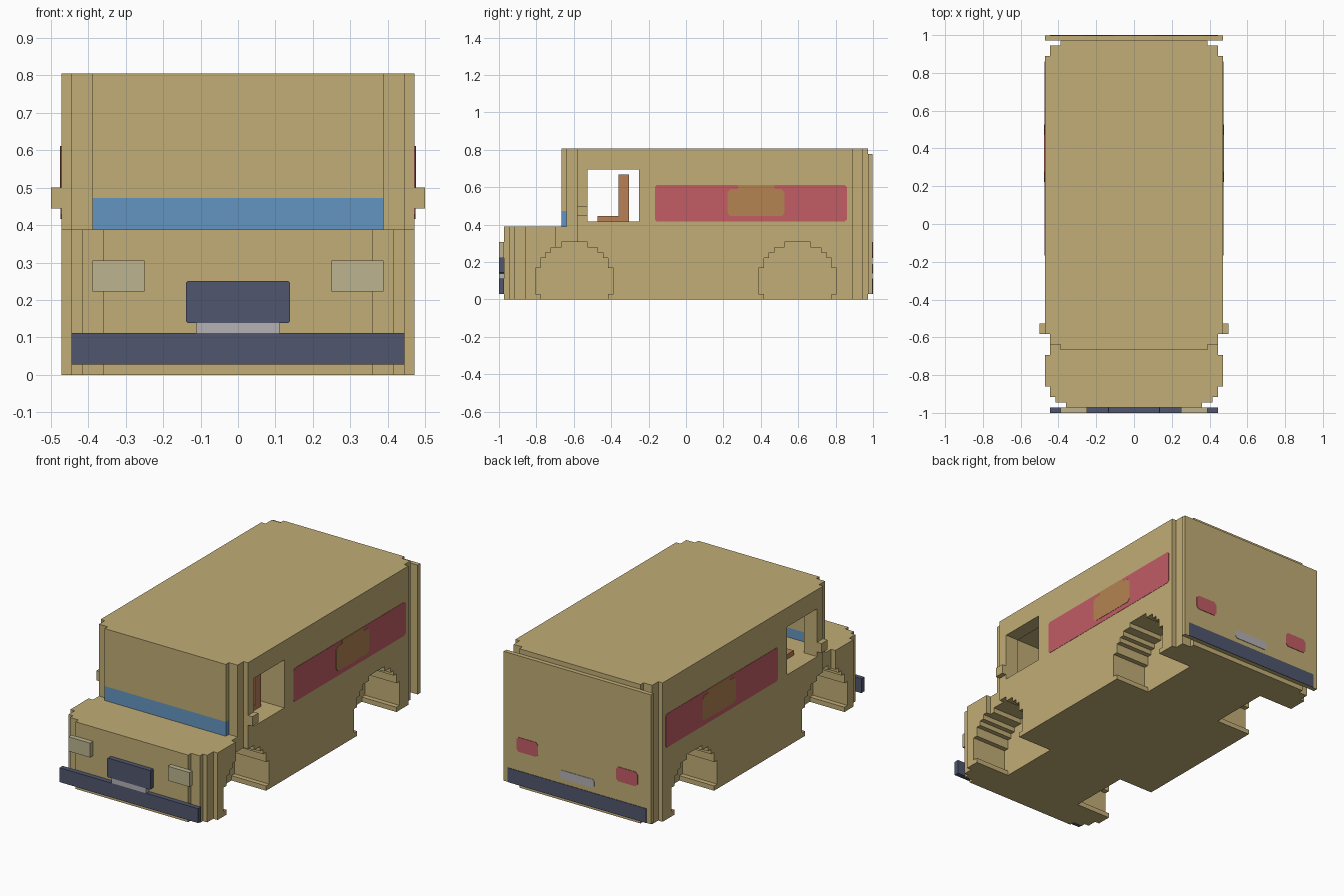
import bpy, bmesh, math
from mathutils import Vector

if "Cube" in bpy.data.objects:
    bpy.data.objects.remove(bpy.data.objects["Cube"])

U = 1 / 36  # one grid block; all sizes below are in blocks


def material(name, rgb):
    lin = [((c / 255 + 0.055) / 1.055) ** 2.4 for c in rgb] + [1]
    m = bpy.data.materials.new(name)
    m.use_nodes = True
    m.diffuse_color = lin
    m.node_tree.nodes["Principled BSDF"].inputs["Base Color"].default_value = lin
    return m


TAN = material("tan_paint", (193, 173, 118))
BLUE = material("blue_glass", (100, 149, 194))
NAVY = material("navy_trim", (80, 86, 110))
LAMP = material("pale_lamp", (188, 180, 142))
GREY = material("grey_plate", (180, 177, 179))
RED = material("red_paint", (194, 92, 101))
BADGE = material("ochre_badge", (181, 132, 82))
BROWN = material("brown_seat", (184, 128, 86))


def prism(name, outline, axis, lo, hi, mat):
    """Extrude a 2D outline along an axis; the outline uses the other two axes in order."""
    bm = bmesh.new()
    rings = []
    for depth in (lo, hi):
        ring = []
        for p in outline:
            co = list(p)
            co.insert(axis, depth)
            ring.append(bm.verts.new(Vector(co) * U))
        rings.append(ring)
        bm.faces.new(ring)
    n = len(outline)
    for i in range(n):
        j = (i + 1) % n
        bm.faces.new((rings[0][i], rings[0][j], rings[1][j], rings[1][i]))
    bmesh.ops.recalc_face_normals(bm, faces=bm.faces)
    mesh = bpy.data.meshes.new(name)
    bm.to_mesh(mesh)
    bm.free()
    mesh.materials.append(mat)
    obj = bpy.data.objects.new(name, mesh)
    bpy.context.collection.objects.link(obj)
    return obj


def rect(a0, a1, b0, b1, cut=0):
    """Rectangle outline, with optional clipped corners."""
    if not cut:
        return [(a0, b0), (a1, b0), (a1, b1), (a0, b1)]
    return [(a0 + cut, b0), (a1 - cut, b0), (a1, b0 + cut), (a1, b1 - cut),
            (a1 - cut, b1), (a0 + cut, b1), (a0, b1 - cut), (a0, b0 + cut)]


def box(name, x, y, z, mat):
    return prism(name, rect(*x, *y), 2, *z, mat)


def carve(target, cutter):
    mod = target.modifiers.new(cutter.name, "BOOLEAN")
    mod.operation = "DIFFERENCE"
    mod.solver = "EXACT"
    mod.object = cutter
    cutter.hide_render = True
    cutter.hide_set(True)
    cutter.display_type = "WIRE"


# Body: stepped plan mirrored across x
half = [(13, -35), (13, -34), (15, -34), (15, -33), (16, -33), (16, -31), (17, -31),
        (17, -25), (16, -25), (16, -21), (17, -21), (17, 32), (16, 32), (16, 34),
        (14, 34), (14, 35)]
plan = half + [(-x, y) for x, y in reversed(half)]
body = prism("body", plan, 2, 0, 29, TAN)

# Space above the hood, the cab interior and the side windows
carve(body, box("hood_cutter", (-20, 20), (-40, -23), (14, 32), TAN))
carve(body, box("cab_cutter", (-14, 14), (-25, -9), (15, 28), TAN))
carve(body, box("window_cutter", (-20, 20), (-19, -9), (15, 25), TAN))


# Stepped wheel arches
def arch_outline(centre):
    side = []
    for row in range(11):
        reach = math.floor(math.sqrt(7.5 ** 2 - (row - 3) ** 2)) + 0.5
        bottom = -1 if row == 0 else row
        if side and side[-1][0] == reach:
            side[-1] = (reach, row + 1)
        else:
            side += [(reach, bottom), (reach, row + 1)]
    return [(centre + r, z) for r, z in side] + [(centre - r, z) for r, z in reversed(side)]


for end, centre in (("front", -21.5), ("rear", 21.5)):
    for side, lo, hi in (("left", 9, 20), ("right", -20, -9)):
        carve(body, prism(f"{end}_{side}_arch_cutter", arch_outline(centre), 0, lo, hi, TAN))

# Front of the cab
box("windshield", (-14, 14), (-24, -23), (14, 17), BLUE)
box("cab_front", (-14, 14), (-24, -23), (17, 29), TAN)

# Front trim
box("front_bumper", (-16, 16), (-36, -35), (1, 4), NAVY)
box("front_plate", (-4, 4), (-36, -35), (4, 5), GREY)
prism("grille", rect(-5, 5, 5, 9, 0.15), 1, -36, -35, NAVY)

# Back door with flat painted details
box("back_door", (-17, 17), (35, 35.9), (1, 28), TAN)
prism("rear_bumper", rect(-16, 16, 1, 4), 1, 35.85, 36, NAVY)
prism("rear_plate", rect(-4, 4, 5, 6.8, 0.4), 1, 35.85, 36, GREY)

# Parts paired left and right
for side, s in (("left", 1), ("right", -1)):
    def span(a, b):
        return sorted((s * a, s * b))

    box(f"{side}_headlight", span(9, 14), (-36, -35), (8, 11), LAMP)
    prism(f"{side}_tail_light", rect(*span(9, 14), 8, 11, 0.5), 1, 35.85, 36, RED)
    box(f"{side}_mirror", span(17, 18), (-21, -19), (16, 18), TAN)
    prism(f"{side}_stripe", rect(-6, 31, 15, 22, 0.4), 0, *span(16.95, 17.06), RED)
    prism(f"{side}_badge", rect(8, 19, 16, 21.2, 0.6), 0, *span(16.95, 17.12), BADGE)
    prism(f"{side}_badge_top", rect(10, 17, 21, 22), 0, *span(16.95, 17.12), BADGE)
    box(f"{side}_seat_base", span(3, 13), (-17, -11), (15, 16), BROWN)
    box(f"{side}_seat_back", span(3, 13), (-13, -11), (16, 24), BROWN)
